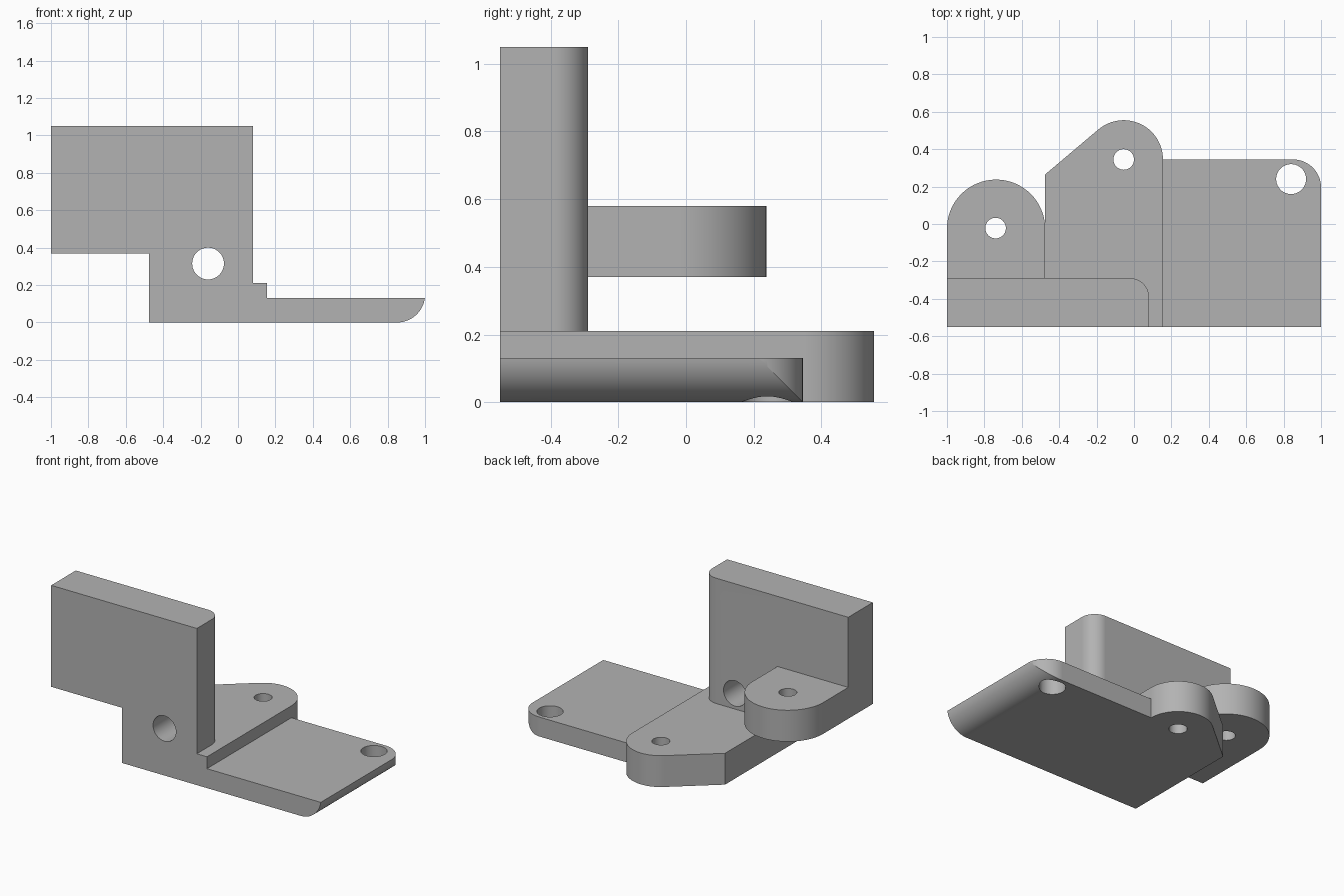
import bpy, bmesh, math
from mathutils import Matrix

cube = bpy.data.objects.get("Cube")
if cube:
    bpy.data.objects.remove(cube, do_unlink=True)

grey = bpy.data.materials.new("plain grey")
grey.use_nodes = True
colour = (0.45, 0.45, 0.45, 1)
grey.diffuse_color = colour
grey.node_tree.nodes["Principled BSDF"].inputs["Base Color"].default_value = colour

# Maps a profile drawn in (x, z) to the front plane, with depth along +y
FRONT = Matrix(((1, 0, 0, 0), (0, 0, 1, 0), (0, 1, 0, 0), (0, 0, 0, 1)))


def arc(cx, cy, r, start, end, steps=32):
    angles = [math.radians(start + (end - start) * i / steps) for i in range(steps + 1)]
    return [(cx + r * math.cos(a), cy + r * math.sin(a)) for a in angles]


def prism(name, profile, low, high, matrix=None):
    """Extrude a closed profile between two levels."""
    bm = bmesh.new()
    face = bm.faces.new([bm.verts.new((x, y, low)) for x, y in profile])
    ext = bmesh.ops.extrude_face_region(bm, geom=[face])
    top = [v for v in ext["geom"] if isinstance(v, bmesh.types.BMVert)]
    bmesh.ops.translate(bm, verts=top, vec=(0, 0, high - low))
    if matrix:
        bm.transform(matrix)
    bmesh.ops.recalc_face_normals(bm, faces=bm.faces)
    mesh = bpy.data.meshes.new(name)
    bm.to_mesh(mesh)
    bm.free()
    mesh.materials.append(grey)
    obj = bpy.data.objects.new(name, mesh)
    bpy.context.collection.objects.link(obj)
    return obj


def apply_modifier(obj, kind, **settings):
    mod = obj.modifiers.new(kind.title(), kind)
    for key, value in settings.items():
        setattr(mod, key, value)
    bpy.context.view_layer.objects.active = obj
    bpy.ops.object.modifier_apply(modifier=mod.name)


def combine(obj, other, operation):
    apply_modifier(obj, "BOOLEAN", object=other, operation=operation, solver="EXACT")
    bpy.data.objects.remove(other, do_unlink=True)


def drill(obj, x, y, r, low, high, matrix=None):
    combine(obj, prism("drill", arc(x, y, r, 0, 360, 48)[:-1], low, high, matrix), "DIFFERENCE")


left, step, plate_edge, wall_edge = -1.0, -0.475, 0.155, 0.08
front, wall_back = -0.55, -0.29

# Upright wall: stepped outline with a rounded rear corner
wall = prism("wall", [(left, 0.37), (step, 0.37), (step, 0), (wall_edge, 0),
                      (wall_edge, 1.05), (left, 1.05)], front, wall_back, FRONT)
bm = bmesh.new()
bm.from_mesh(wall.data)
corner = [e for e in bm.edges
          if all(abs(v.co.x - wall_edge) < 1e-4 and abs(v.co.y - wall_back) < 1e-4 for v in e.verts)]
bmesh.ops.bevel(bm, geom=corner, offset=0.1, segments=16, profile=0.5, affect="EDGES")
bm.to_mesh(wall.data)
bm.free()

# Base plate with a rounded lug
plate = prism("base_plate", [(step, front), (plate_edge, front)]
              + arc(-0.055, 0.345, 0.21, 0, 130) + [(step, 0.265)], 0, 0.21)

# Thin tongue: rounded plan intersected with a rounded underside
tongue = prism("tongue", [(0, front), (1, front)]
               + arc(0.85, 0.195, 0.15, 0, 90) + [(0, 0.345)], 0, 0.13)
underside = prism("underside", arc(0.85, 0.15, 0.15, -90, 0)
                  + [(1, 0.3), (-0.2, 0.3), (-0.2, 0)], -1, 1, FRONT)
combine(tongue, underside, "INTERSECT")

# Raised ear behind the wall
ear = prism("ear", [(left, -0.4), (step, -0.4)]
            + arc(-0.7375, -0.025, 0.2625, 0, 180), 0.37, 0.58)

# Merge into one solid, then drill the bolt holes
bracket = wall
bracket.name = bracket.data.name = "bracket"
for part in (plate, tongue, ear):
    combine(bracket, part, "UNION")
for x, z in ((-0.79, 0.845), (-0.16, 0.845), (-0.16, 0.315)):
    drill(bracket, x, z, 0.085, -0.7, -0.2, FRONT)
drill(bracket, -0.055, 0.345, 0.055, -0.1, 0.3)
drill(bracket, -0.74, -0.022, 0.055, 0.3, 0.7)
drill(bracket, 0.84, 0.24, 0.08, -0.1, 0.3)

# Smooth curved faces, keeping flats flat and edges crisp
bpy.ops.object.select_all(action="DESELECT")
bracket.select_set(True)
bpy.context.view_layer.objects.active = bracket
bpy.ops.object.shade_smooth_by_angle(angle=math.radians(25))
bracket.modifiers.new("Weighted Normal", "WEIGHTED_NORMAL").keep_sharp = True
